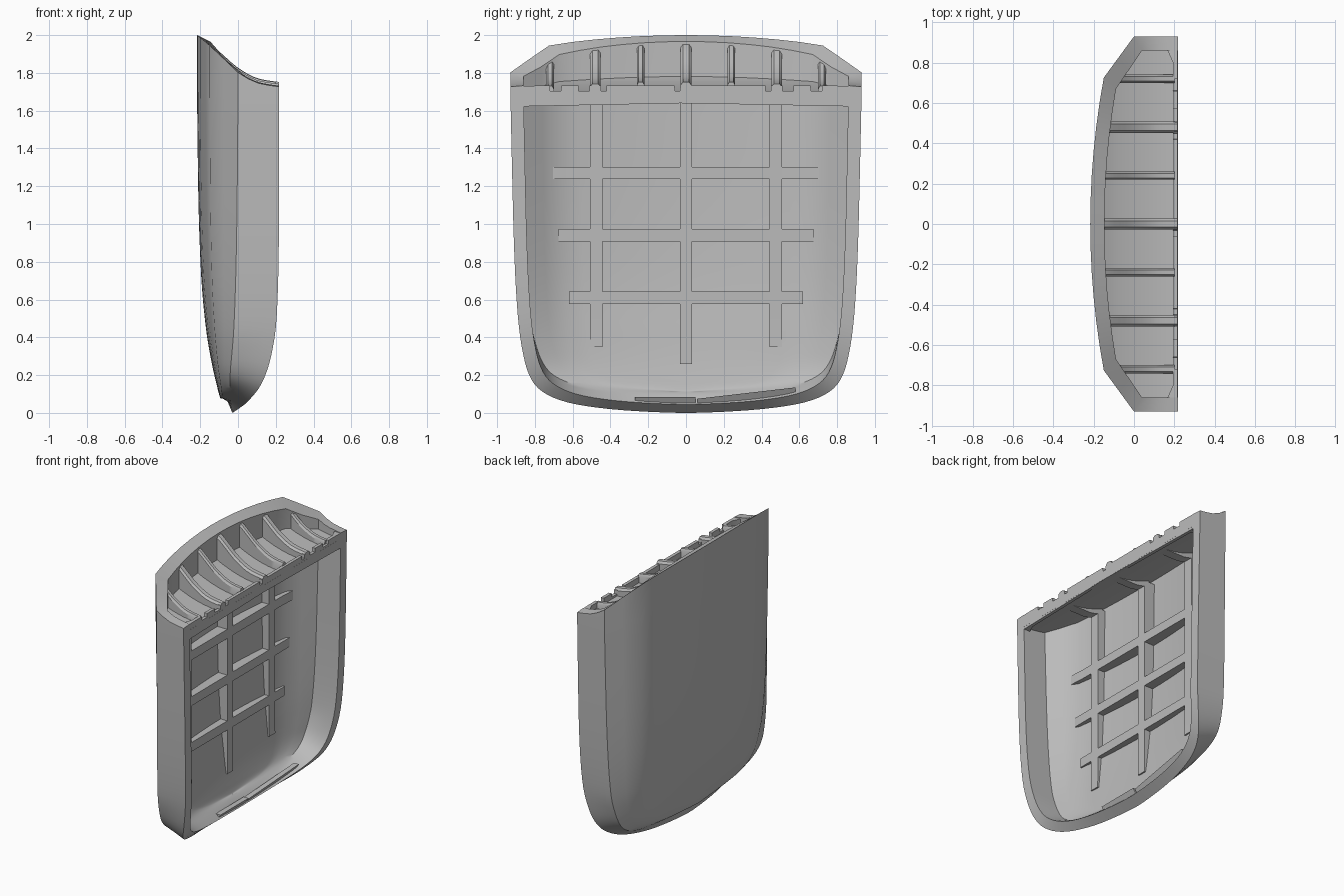
import bpy, bmesh, math

if "Cube" in bpy.data.objects:
    bpy.data.objects.remove(bpy.data.objects["Cube"])

grey = bpy.data.materials.new("plain grey")
grey.diffuse_color = (0.5, 0.5, 0.5, 1)
grey.use_nodes = True
grey.node_tree.nodes["Principled BSDF"].inputs["Base Color"].default_value = grey.diffuse_color

# Outer shell levels: z, half width, x of open rim, x of side crease, x of back
LEVELS = [
    (0.0, .03, -.03, -.055, -.09), (.006, .2, -.02, -.053, -.094),
    (.02, .4, .0, -.05, -.098), (.045, .58, .035, -.047, -.104),
    (.08, .7, .07, -.044, -.111), (.13, .782, .11, -.042, -.121),
    (.2, .83, .145, -.04, -.134), (.3, .86, .175, -.032, -.15),
    (.45, .884, .2, -.022, -.17), (.65, .9, .211, -.014, -.19),
    (.9, .911, .216, -.008, -.203), (1.2, .919, .217, -.004, -.211),
    (1.7, .93, .217, 0, -.217)]
TOP = [(-.217, 2.0), (-.145, 1.965), (-.07, 1.9), (0, 1.84), (.1, 1.785), (.217, 1.765)]


def refine(table, n=3):
    """Smooth curve through the rows."""
    res = []
    for i in range(len(table) - 1):
        p0, p1, p2 = table[max(i - 1, 0)], table[i], table[i + 1]
        p3 = table[min(i + 2, len(table) - 1)]
        for s in range(n):
            t = s / n
            res.append(tuple(b + .5 * t * (c - a + t * (2 * a - 5 * b + 4 * c - d + t * (3 * (b - c) + d - a)))
                             for a, b, c, d in zip(p0, p1, p2, p3)))
    return res + [table[-1]]


OUTER, TOP = refine(LEVELS), refine(TOP)


def interp(table, t):
    t = min(max(t, table[0][0]), table[-1][0])
    for a, b in zip(table, table[1:]):
        if t <= b[0]:
            k = (t - a[0]) / (b[0] - a[0])
            return [p + (q - p) * k for p, q in zip(a, b)]


def inner_level(row):
    z, w, xr, xc, xb = row
    zi = z + .045 * (1 - z / 1.7)
    t = .05 + .02 * min(1, z / .4)
    return (zi, w * .925, interp(OUTER, zi)[2], xc + .04, xb + t)


INNER = [inner_level(r) for r in OUTER]


def section(z, w, xr, xc, xb):
    """Points across one level; the back is lifted above the rim near the bottom."""
    low = max(0, 1 - z / .42)
    wc, lift = w * (1 - .03 * low), .075 * low
    b, xs = .78 * wc, xb + .31 * (xc - xb)
    half = [(xr + (xc - xr) * k / 4, w + (wc - w) * k / 4, z + lift * .8 * k / 4) for k in range(5)]
    half += [((xc + xs) / 2, .89 * wc, z + lift * .9), (xs, b, z + lift)]
    half += [(xb + (xs - xb) * (k / 6) ** 2, b * k / 6, z + lift) for k in (5, 4, 3, 2, 1)]
    return half + [(xb, 0, z + lift)] + [(x, -y, h) for x, y, h in reversed(half)]


def top_z(x, y):
    return interp(TOP, x)[1] - .038 * (y / .93) ** 2


def floor_z(x):
    return 1.69 + .09 * (max(0, .215 - x) / .36) ** 2


def inner_x(y, z):
    half = section(*interp(INNER, z))
    half = half[:len(half) // 2 + 1][::-1]
    return interp([(q, p) for p, q, _ in half], abs(y))[1]


def finish(name, bm):
    bmesh.ops.recalc_face_normals(bm, faces=bm.faces)
    me = bpy.data.meshes.new(name)
    bm.to_mesh(me)
    bm.free()
    me.materials.append(grey)
    ob = bpy.data.objects.new(name, me)
    bpy.context.collection.objects.link(ob)
    bpy.ops.object.select_all(action='DESELECT')
    ob.select_set(True)
    bpy.context.view_layer.objects.active = ob
    bpy.ops.object.shade_smooth_by_angle(angle=math.radians(30))


def loft(name, rings):
    bm = bmesh.new()
    vs = [[bm.verts.new(p) for p in r] for r in rings]
    n = len(rings[0])
    for a, b in zip(vs, vs[1:]):
        for i in range(n):
            j = (i + 1) % n
            bm.faces.new((a[i], a[j], b[j], b[i]))
    bm.faces.new(vs[0])
    bm.faces.new(vs[-1])
    finish(name, bm)


# Hollow shell: outer skin and inner skin, joined along bottom, rim and top
bm = bmesh.new()
skins = []
for table in (OUTER, INNER):
    rows = [[bm.verts.new(p) for p in section(*r)] for r in table]
    rows.append([bm.verts.new((x, y, top_z(x, y))) for x, y, _ in section(*table[-1])])
    for a, b in zip(rows, rows[1:]):
        for i in range(len(a) - 1):
            bm.faces.new((a[i], a[i + 1], b[i + 1], b[i]))
    # close the narrow bottom end of each skin
    n = len(rows[0])
    for i in range(n // 2):
        loop = [rows[0][i], rows[0][i + 1], rows[0][n - 2 - i], rows[0][n - 1 - i]]
        bm.faces.new(list(dict.fromkeys(loop)))
    skins.append(rows)
out, inn = skins
for k in range(len(out) - 1):
    for i in (0, -1):
        bm.faces.new((out[k][i], out[k + 1][i], inn[k + 1][i], inn[k][i]))
for i in range(len(out[-1]) - 1):
    bm.faces.new((out[-1][i], out[-1][i + 1], inn[-1][i + 1], inn[-1][i]))
bm.faces.new((out[0][0], out[0][-1], inn[0][-1], inn[0][0]))
finish("shell", bm)

# Curved plate that closes the cavity and floors the top pocket
rings = []
for x, y, _ in section(*INNER[-1])[:12] + [(INNER[-1][4] - .01, .05, 0)]:
    f, y = floor_z(x), y + .012
    rings.append([(x, y, f), (x, -y, f), (x, -y, f - .05), (x, y, f - .05)])
loft("top_plate", rings)

# Front band under the top opening, notched beside the wide ribs
notches = [(-.72, -.66), (-.57, -.51), (-.45, -.42), (-.06, -.03), (.42, .45), (.51, .57), (.66, .72)]
stations = [(-.875, 1.73, .16), (-.8, 1.732, .193)]
for a, b in notches:
    stations += [(a, 1.732, .193), (a + .001, 1.705, .193), (b - .001, 1.705, .193), (b, 1.732, .193)]
stations += [(.8, 1.732, .193), (.875, 1.73, .16)]
loft("front_band", [[(x, y, 1.64 - .02 * abs(y)), (.2165, y, 1.64 - .02 * abs(y)), (.2165, y, t), (x, y, t)]
                    for y, t, x in stations])

# Seven curved ribs in the top pocket
for k in range(-3, 4):
    y = .24 * k
    w, end = (.028, .2165) if k in (-2, 0, 2) else (.02, .2)
    x0 = inner_x(y, 1.7) - .015
    rings = []
    for i in range(13):
        x = x0 + (end - x0) * i / 12
        t, b = top_z(x, y) - .013, floor_z(x) - .02
        rings.append([(x, y - w, b), (x, y - w, t - .016), (x, y - w * .55, t),
                      (x, y + w * .55, t), (x, y + w, t - .016), (x, y + w, b)])
    loft("top_rib", rings)

# Upright stiffening ribs inside the back, each continued under the top plate
for y, w, z0 in ((-.475, .034, .35), (0, .032, .26), (.475, .034, .35)):
    rings = []
    for z in (z0, .42, .5, .6, .7, .9, 1.2, 1.5, 1.7):
        x = inner_x(y, z)
        front, back = max(-.062, x + .01), x - .025
        rings.append([(back, y - w, z), (front, y - w, z), (front, y + w, z), (back, y + w, z)])
    loft("upright_rib", rings)
    rings = []
    for i in range(7):
        x = -.1 + .3 * i / 6
        hi = floor_z(x) - .04
        lo = max(1.643, hi - .045)
        rings.append([(x, y - w, lo), (x, y + w, lo), (x, y + w, hi), (x, y - w, hi)])
    loft("ceiling_rib", rings)

# Cross ribs inside the back
for z, e in ((1.27, .705), (.94, .675), (.61, .62)):
    rings = []
    for i in range(-6, 7):
        y = e * i / 6
        x = inner_x(y, z)
        front, back = max(-.0625, x + .004), x - .025
        rings.append([(back, y, z - .033), (front, y, z - .033),
                      (front, y, z + .033), (back, y, z + .033)])
    loft("cross_rib", rings)

# Locating tabs along the bottom rim
for outline in ([(-.27, .035), (.05, .035), (.05, .085), (-.27, .085)],
                [(.06, .04), (.45, .065), (.58, .09), (.58, .135), (.06, .075)]):
    loft("bottom_tab", [[(x + z * .6, y, z) for y, z in outline] for x in (-.04, -.002)])
